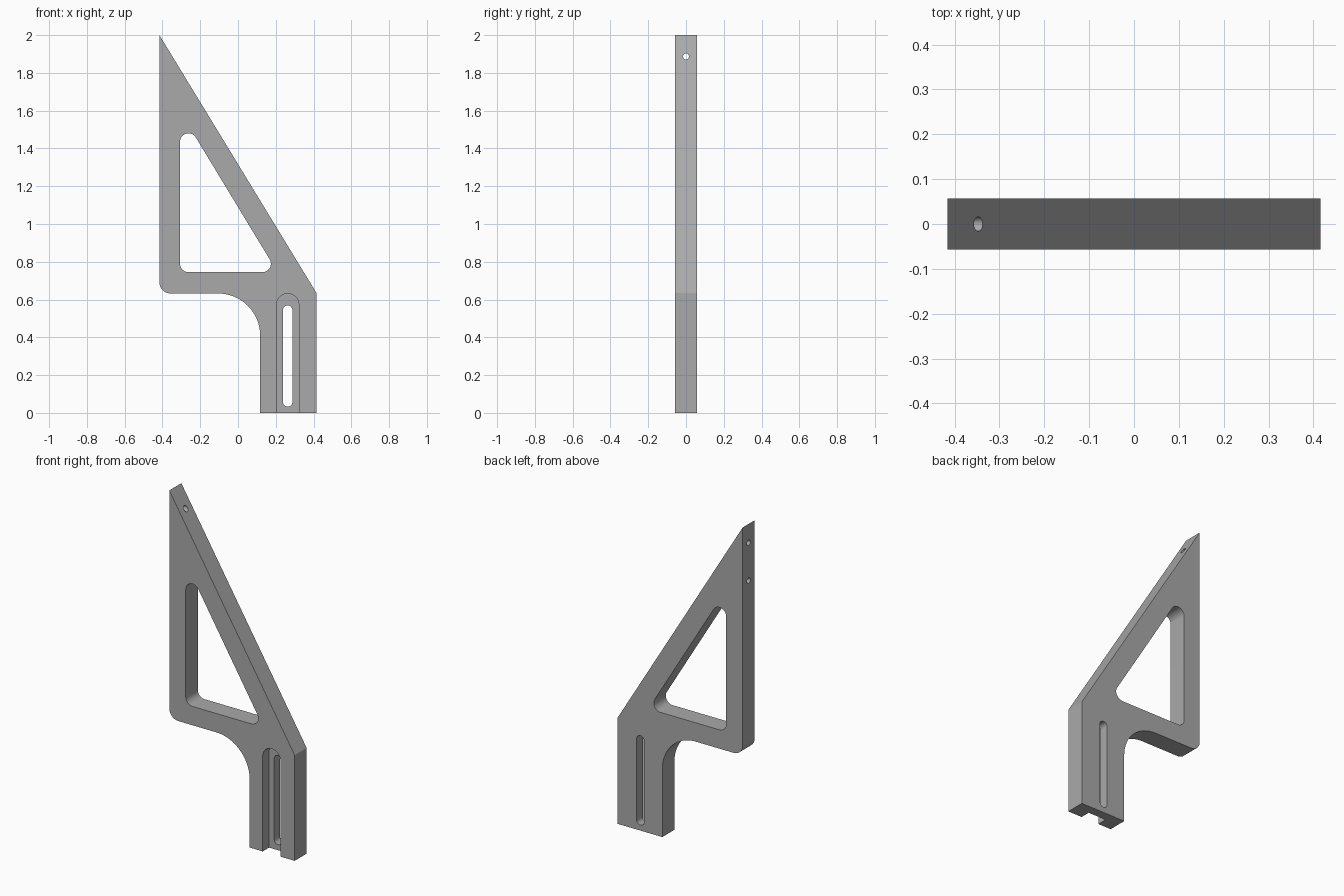
import bpy, math
from math import pi

if "Cube" in bpy.data.objects:
    bpy.data.objects.remove(bpy.data.objects["Cube"], do_unlink=True)

HALF = 0.057      # half thickness of the plate
LEFT, RIGHT = -0.416, 0.416
SLOT_X = 0.263    # centre line of the adjustment slot

grey = bpy.data.materials.new("plain_grey")
grey.use_nodes = True
GREY = (0.4, 0.4, 0.4, 1)
grey.diffuse_color = GREY
grey.node_tree.nodes["Principled BSDF"].inputs["Base Color"].default_value = GREY


def arc(cx, cz, r, start, end, n=14):
    """Points on an arc in the x-z plane, angles in degrees."""
    steps = [math.radians(start + (end - start) * i / n) for i in range(n + 1)]
    return [(cx + r * math.cos(a), cz + r * math.sin(a)) for a in steps]


def prism(name, profile, y0, y1):
    """Extrude an x-z profile from y0 to y1."""
    n = len(profile)
    verts = [(x, y, z) for y in (y0, y1) for x, z in profile]
    faces = [list(range(n)), list(range(2 * n - 1, n - 1, -1))]
    faces += [(i, i + n, (i + 1) % n + n, (i + 1) % n) for i in range(n)]
    mesh = bpy.data.meshes.new(name)
    mesh.from_pydata(verts, [], faces)
    obj = bpy.data.objects.new(name, mesh)
    bpy.context.collection.objects.link(obj)
    bpy.ops.object.select_all(action='DESELECT')
    obj.select_set(True)
    bpy.context.view_layer.objects.active = obj
    bpy.ops.object.mode_set(mode='EDIT')
    bpy.ops.mesh.select_all(action='SELECT')
    bpy.ops.mesh.normals_make_consistent(inside=False)
    bpy.ops.object.mode_set(mode='OBJECT')
    return obj


def drill(name, z, x0, x1, r=0.016):
    """Round cutter along x."""
    bpy.ops.mesh.primitive_cylinder_add(vertices=24, radius=r, depth=x1 - x0,
                                        location=((x0 + x1) / 2, 0, z),
                                        rotation=(0, pi / 2, 0))
    bpy.context.object.name = name
    return bpy.context.object


# Plate outline: sloped edge, rounded lower corner, curved shoulder and leg
outline = [(RIGHT, 0), (RIGHT, 0.634), (LEFT, 2)]
outline += arc(LEFT + 0.06, 0.692, 0.06, 180, 270)
outline += arc(-0.105, 0.41, 0.222, 90, 0, 24)
outline += [(0.117, 0)]
bracket = prism("bracket", outline, -HALF, HALF)
bracket.data.materials.append(grey)

# Triangular window with rounded corners, sloped side parallel to the plate edge
slope = math.degrees(math.atan2(RIGHT - LEFT, 2 - 0.634))
R = 0.045
window = arc(-0.262, 0.79, R, 180, 270)
window += arc(0.129, 0.79, R, -90, slope)
window += arc(-0.262, 1.435, R, slope, 180)

# Front channel open at the foot, and the narrow slot through its floor
channel = arc(SLOT_X, 0.573, 0.059, 0, 180, 20) + [(SLOT_X - 0.059, -0.1), (SLOT_X + 0.059, -0.1)]
slot = arc(SLOT_X, 0.544, 0.025, 0, 180) + arc(SLOT_X, 0.058, 0.025, 180, 360)

cutters = [
    prism("window_cutter", window, -0.2, 0.2),
    prism("channel_cutter", channel, -0.2, 0.003),
    prism("slot_cutter", slot, -0.2, 0.2),
    drill("through_hole_cutter", 1.887, -0.6, 0),
    drill("blind_hole_cutter", 1.66, -0.6, LEFT + 0.1),
]

for cutter in cutters:
    cutter.hide_render = True
    bpy.ops.object.select_all(action='DESELECT')
    bracket.select_set(True)
    bpy.context.view_layer.objects.active = bracket
    mod = bracket.modifiers.new(cutter.name, 'BOOLEAN')
    mod.operation = 'DIFFERENCE'
    mod.solver = 'EXACT'
    mod.object = cutter
    bpy.ops.object.modifier_apply(modifier=mod.name)
    bpy.data.objects.remove(cutter, do_unlink=True)

bpy.ops.object.shade_smooth_by_angle(angle=math.radians(30))
